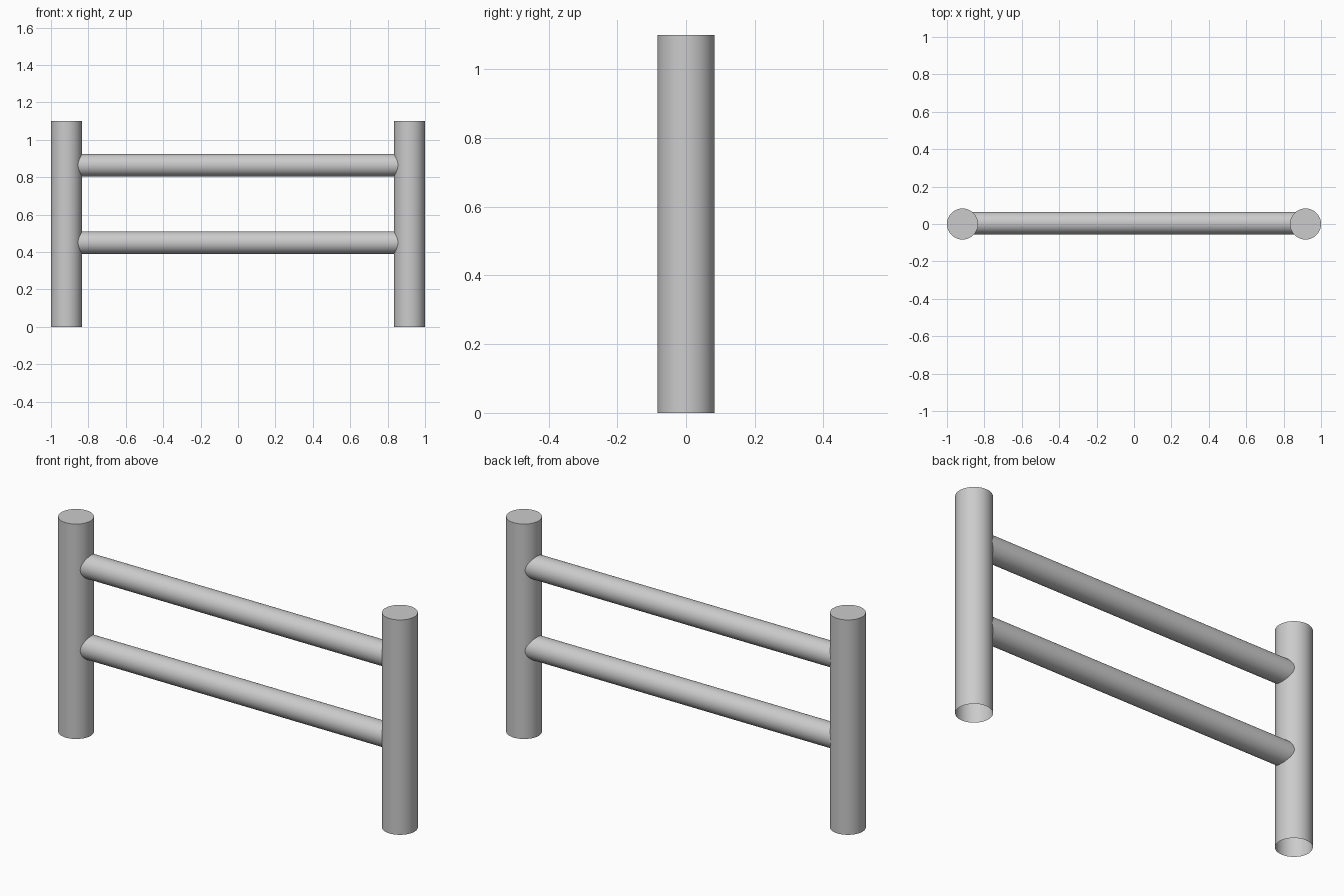
import bpy, bmesh, math

if "Cube" in bpy.data.objects:
    bpy.data.objects.remove(bpy.data.objects["Cube"])

POST_X, POST_R, POST_H = 0.917, 0.083, 1.10
RAIL_R, RAIL_Y = 0.06, 0.005


def cylinder(name, radius, length, location, rotation=(0, 0, 0), caps=True):
    fill = 'NGON' if caps else 'NOTHING'
    bpy.ops.mesh.primitive_cylinder_add(vertices=64, radius=radius, depth=length,
                                        end_fill_type=fill, location=location, rotation=rotation)
    obj = bpy.context.object
    obj.name = name
    bpy.ops.object.shade_smooth_by_angle(angle=math.radians(40))
    return obj


# upright posts: capped on top, open underneath
for side, label in ((-1, "left"), (1, "right")):
    post = cylinder(f"{label}_post", POST_R, POST_H, (side * POST_X, 0, POST_H / 2))
    bm = bmesh.new()
    bm.from_mesh(post.data)
    bottom = [f for f in bm.faces if f.normal.z < -0.9]
    bmesh.ops.delete(bm, geom=bottom, context='FACES_ONLY')
    bm.to_mesh(post.data)
    bm.free()

# horizontal rails, ending inside the posts
for z, label in ((0.45, "lower"), (0.864, "upper")):
    cylinder(f"{label}_rail", RAIL_R, 2 * POST_X, (0, RAIL_Y, z),
             (0, math.pi / 2, 0), caps=False)
